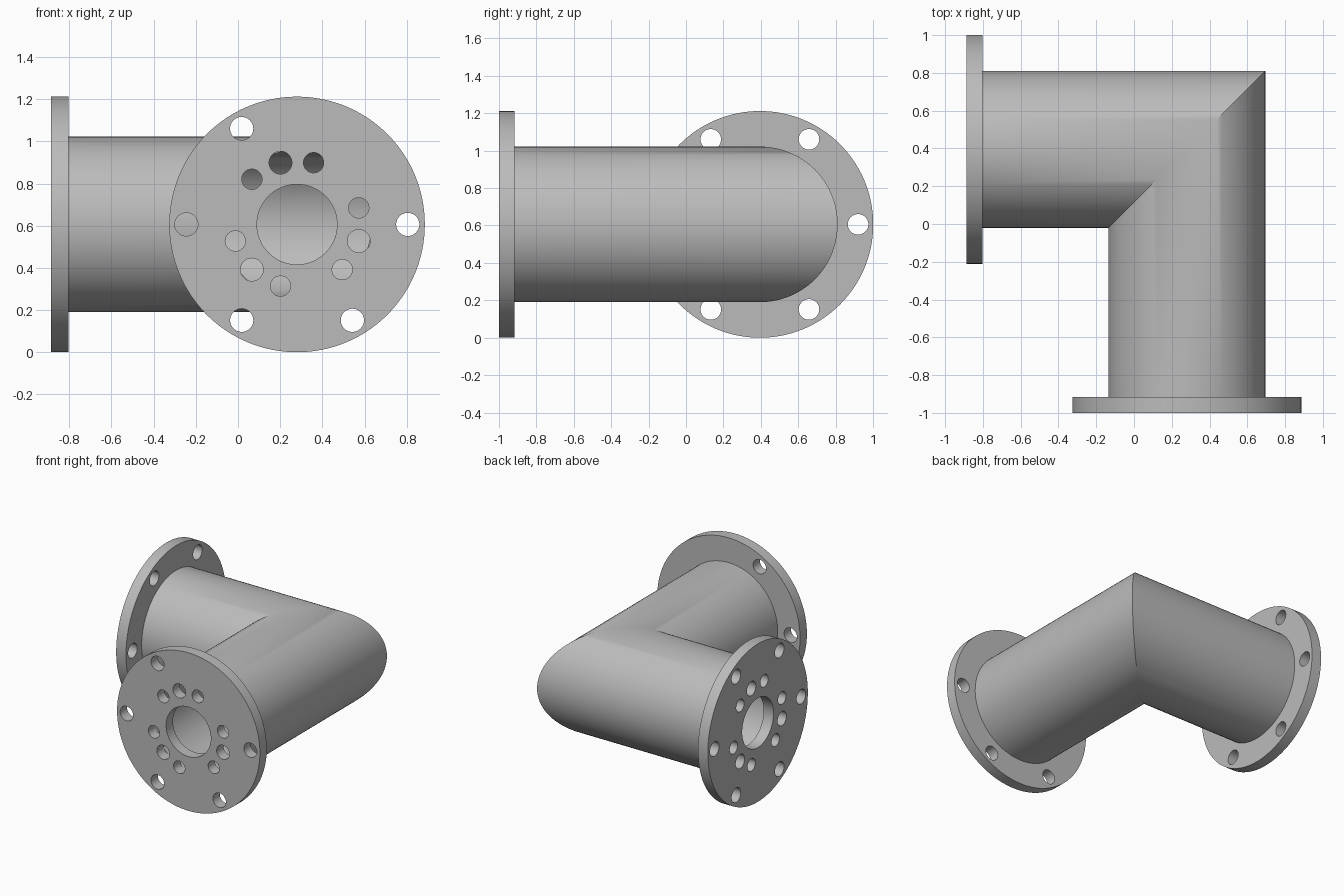
import bpy
import bmesh
from math import cos, sin, radians, pi
from mathutils import Vector

cube = bpy.data.objects.get("Cube")
if cube:
    bpy.data.objects.remove(cube, do_unlink=True)

# Pipe axes meet at CORNER
CORNER = Vector((0.28, 0.395, 0.606))
FLANGE_R, PIPE_R, BORE_R, MOUTH_R = 0.606, 0.416, 0.352, 0.19
THICK = 0.083
FRONT_Y, SIDE_X = -1.0, -0.886

grey = bpy.data.materials.new("light grey metal")
grey.use_nodes = True
colour = (0.5, 0.5, 0.5, 1)
grey.diffuse_color = colour
grey.node_tree.nodes["Principled BSDF"].inputs["Base Color"].default_value = colour


def finish(obj):
    """Give the part its material and smooth shading with sharp rims."""
    obj.data.materials.clear()
    obj.data.materials.append(grey)
    bpy.ops.object.select_all(action="DESELECT")
    obj.select_set(True)
    bpy.context.view_layer.objects.active = obj
    bpy.ops.object.shade_smooth_by_angle(angle=radians(30))


def clean(mesh, bm):
    bmesh.ops.recalc_face_normals(bm, faces=bm.faces)
    bm.to_mesh(mesh)
    bm.free()


def elbow_pipe(name, sides=96):
    """Hollow pipe with a mitred right-angle corner."""
    bm = bmesh.new()

    def ring(radius, place):
        return [bm.verts.new(place(radius * cos(2 * pi * i / sides),
                                   radius * sin(2 * pi * i / sides)))
                for i in range(sides)]

    def front_end(a, h):
        return (CORNER.x + a, FRONT_Y + THICK, CORNER.z + h)

    def mitre(a, h):
        return (CORNER.x + a, CORNER.y + a, CORNER.z + h)

    def side_end(a, h):
        return (SIDE_X + THICK, CORNER.y + a, CORNER.z + h)

    rings = [ring(PIPE_R, p) for p in (front_end, mitre, side_end)]
    rings += [ring(BORE_R, p) for p in (side_end, mitre, front_end)]
    for k, r in enumerate(rings):
        nxt = rings[(k + 1) % len(rings)]
        for i in range(sides):
            j = (i + 1) % sides
            bm.faces.new((r[i], r[j], nxt[j], nxt[i]))
    mesh = bpy.data.meshes.new(name)
    clean(mesh, bm)
    obj = bpy.data.objects.new(name, mesh)
    bpy.context.collection.objects.link(obj)
    finish(obj)


def flange(name, location, turn, bolt_angles):
    """Drilled disc: a filled outline with circular holes, extruded."""
    curve = bpy.data.curves.new(name, "CURVE")
    curve.dimensions = "2D"
    curve.fill_mode = "BOTH"
    curve.extrude = THICK / 2

    def circle(radius, reach=0, angle=0, sides=40):
        cx, cy = reach * cos(radians(angle)), reach * sin(radians(angle))
        spline = curve.splines.new("POLY")
        spline.points.add(sides - 1)
        for i, p in enumerate(spline.points):
            t = 2 * pi * i / sides
            p.co = (cx + radius * cos(t), cy + radius * sin(t), 0, 1)
        spline.use_cyclic_u = True

    circle(FLANGE_R, sides=128)
    circle(MOUTH_R, sides=72)
    # Outer bolt holes
    for angle in bolt_angles:
        circle(0.055, 0.525, angle)
    # Three groups of inner holes, the middle one slightly larger
    for middle in (105, -15, -135):
        for offset in (-30, 0, 30):
            circle(0.048 if offset else 0.054, 0.303, middle + offset)

    obj = bpy.data.objects.new(name, curve)
    bpy.context.collection.objects.link(obj)
    obj.location = location
    obj.rotation_euler = (radians(90), 0, radians(turn))
    bpy.ops.object.select_all(action="DESELECT")
    obj.select_set(True)
    bpy.context.view_layer.objects.active = obj
    bpy.ops.object.convert(target="MESH")
    obj = bpy.context.view_layer.objects.active
    bm = bmesh.new()
    bm.from_mesh(obj.data)
    bmesh.ops.remove_doubles(bm, verts=bm.verts, dist=0.0001)
    clean(obj.data, bm)
    finish(obj)


elbow_pipe("elbow_pipe")
# The front flange has one bolt hole fewer
flange("front_flange", (CORNER.x, FRONT_Y + THICK / 2, CORNER.z), 0,
       (0, 120, 180, 240, 300))
flange("side_flange", (SIDE_X + THICK / 2, CORNER.y, CORNER.z), -90,
       range(0, 360, 60))
